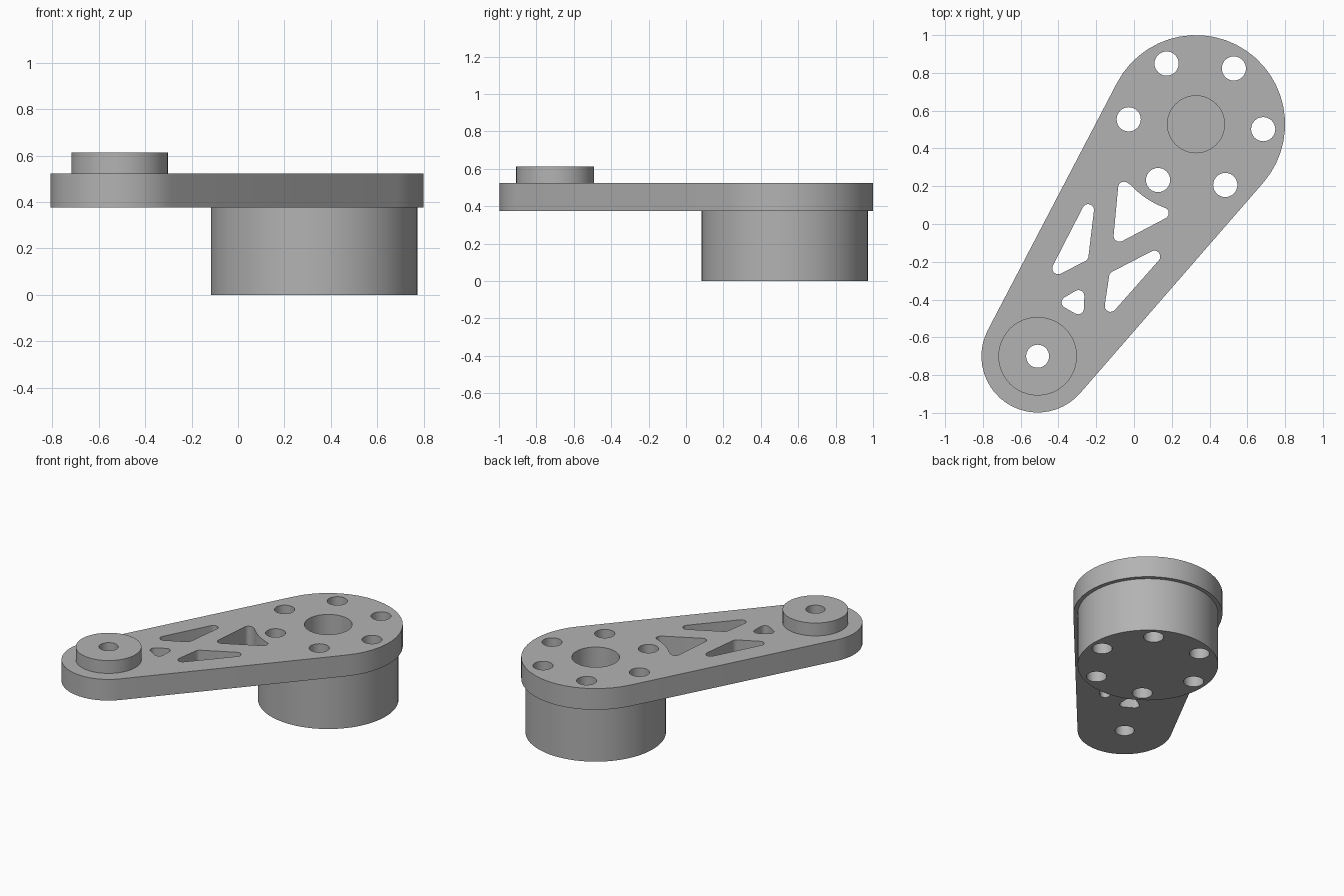
import bpy
import bmesh
from math import acos, atan2, cos, sin, radians, tau
from mathutils import Vector

cube = bpy.data.objects.get("Cube")
if cube:
    bpy.data.objects.remove(cube, do_unlink=True)

grey = bpy.data.materials.new("plain grey")
grey.use_nodes = True
COLOUR = (0.45, 0.45, 0.45, 1)
grey.diffuse_color = COLOUR
grey.node_tree.nodes["Principled BSDF"].inputs["Base Color"].default_value = COLOUR

HUB = Vector((0.328, 0.528))
TIP = Vector((-0.51, -0.70))
HUB_R, TIP_R = 0.472, 0.298


def circle(c, r, n=32):
    return [Vector((c[0] + r * cos(tau * i / n), c[1] + r * sin(tau * i / n)))
            for i in range(n)]


def belt(circles, step):
    """Outline wrapped around circles (centre, radius) given counter-clockwise."""
    n = len(circles)
    normals = []
    for i in range(n):
        (a, ra), (b, rb) = circles[i], circles[(i + 1) % n]
        d = Vector(b) - Vector(a)
        normals.append(atan2(d.y, d.x) - acos((ra - rb) / d.length))
    pts = []
    for i, (c, r) in enumerate(circles):
        start = normals[i - 1]
        sweep = (normals[i] - start) % tau
        k = max(3, round(sweep / step))
        pts += [Vector(c) + r * Vector((cos(start + sweep * j / k),
                                        sin(start + sweep * j / k)))
                for j in range(k + 1)]
    return pts


def rounded_triangle(*corners):
    return belt([(c, 0.031) for c in corners], radians(18))


def slab(name, z0, z1, loops):
    """Solid with the first loop as outline and the others as holes."""
    curve = bpy.data.curves.new(name + "_profile", 'CURVE')
    curve.dimensions = '2D'
    curve.fill_mode = 'BOTH'
    curve.extrude = (z1 - z0) / 2
    for loop in loops:
        spline = curve.splines.new('POLY')
        spline.points.add(len(loop) - 1)
        for p, v in zip(spline.points, loop):
            p.co = (v.x, v.y, 0, 1)
        spline.use_cyclic_u = True
    temp = bpy.data.objects.new(name + "_profile", curve)
    bpy.context.collection.objects.link(temp)
    graph = bpy.context.evaluated_depsgraph_get()
    mesh = bpy.data.meshes.new_from_object(temp.evaluated_get(graph))
    bpy.data.objects.remove(temp, do_unlink=True)
    bpy.data.curves.remove(curve)

    # Weld caps to walls
    bm = bmesh.new()
    bm.from_mesh(mesh)
    bmesh.ops.remove_doubles(bm, verts=bm.verts, dist=0.0001)
    bmesh.ops.recalc_face_normals(bm, faces=bm.faces)
    bmesh.ops.translate(bm, verts=bm.verts, vec=(0, 0, (z0 + z1) / 2))
    bm.to_mesh(mesh)
    bm.free()
    mesh.name = name
    mesh.materials.clear()
    mesh.materials.append(grey)
    obj = bpy.data.objects.new(name, mesh)
    bpy.context.collection.objects.link(obj)
    bpy.ops.object.select_all(action='DESELECT')
    obj.select_set(True)
    bpy.context.view_layer.objects.active = obj
    bpy.ops.object.shade_smooth_by_angle(angle=radians(30))
    return obj


# Ring of bolt holes around the hub, and the pivot hole at the tip
bolts = []
for i in range(6):
    a = radians(-4.2 + 60 * i)
    bolts.append(circle(HUB + 0.357 * Vector((cos(a), sin(a))), 0.064))
pivot = circle(TIP, 0.061)

# Triangular lightening pockets
pockets = [
    rounded_triangle((-0.243, 0.074), (-0.402, -0.235), (-0.272, -0.169)),
    rounded_triangle((0.108, -0.172), (-0.101, -0.28), (-0.124, -0.434)),
    rounded_triangle((-0.352, -0.415), (-0.296, -0.447), (-0.294, -0.381)),
]

# Pocket beside the hub, its last edge curved concentric with the hub
curved = rounded_triangle((-0.053, 0.193), (-0.077, -0.063), (0.153, 0.058))
first, last = curved[0], curved[-1]
curved += [last.lerp(first, t / 12) for t in range(1, 12)]
for p in curved:
    d = p - HUB
    if d.length < HUB_R:
        p[:] = HUB + d.normalized() * HUB_R
pockets.append(curved)

# Arm plate, hub drum and tip boss
outline = belt([(HUB, HUB_R), (TIP, TIP_R)], radians(7.5))
recess = circle(HUB, 0.151, 48)
slab("arm_plate", 0.375, 0.523, [outline, recess, pivot] + bolts + pockets)
slab("hub_drum", 0, 0.375, [circle(HUB, 0.445, 64)] + bolts)
slab("tip_boss", 0.523, 0.613, [circle(TIP, 0.208, 48), pivot])
